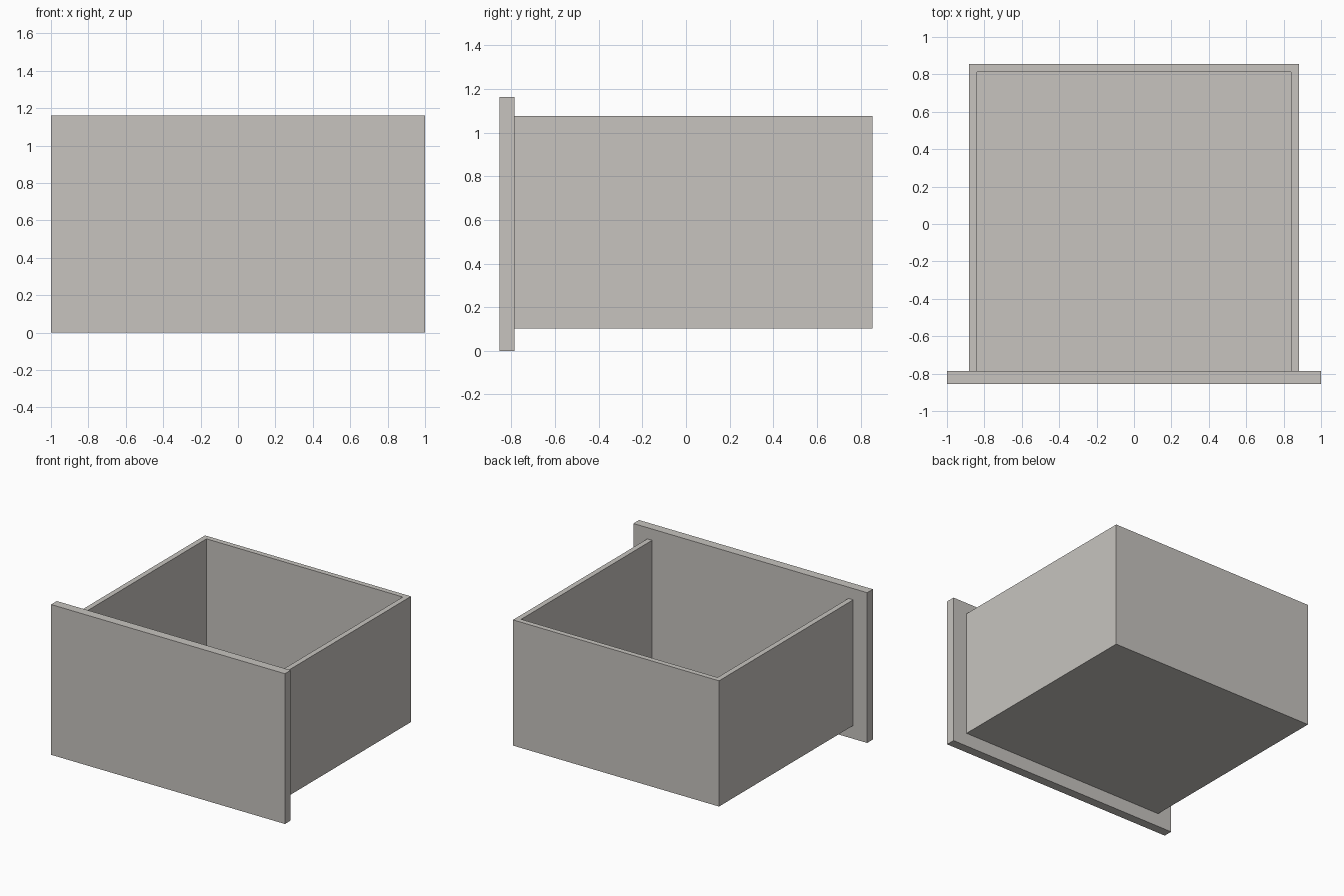
import bpy

# Remove the default cube
cube = bpy.data.objects.get("Cube")
if cube:
    bpy.data.objects.remove(cube, do_unlink=True)

# Single warm grey board finish
COLOUR = (0.57, 0.55, 0.52, 1)
board = bpy.data.materials.new("warm_grey_board")
board.use_nodes = True
board.diffuse_color = COLOUR
board.node_tree.nodes["Principled BSDF"].inputs["Base Color"].default_value = COLOUR


def panel(name, x, y, z):
    """Add a flat board spanning the given (min, max) ranges."""
    spans = (x, y, z)
    bpy.ops.mesh.primitive_cube_add(size=1, location=[(a + b) / 2 for a, b in spans])
    obj = bpy.context.object
    obj.name = obj.data.name = name
    obj.scale = [b - a for a, b in spans]
    bpy.ops.object.transform_apply(location=False, rotation=False, scale=True)
    obj.data.materials.append(board)
    return obj


# Box extents
OUTER, INNER = 0.881, 0.84
FRONT, BACK = -0.785, 0.855
FLOOR, RIM = 0.131, 1.075

# Wide overhanging front
panel("drawer_front", (-1, 1), (-BACK, FRONT), (0, 1.162))

# Base board under the walls
panel("drawer_bottom", (-OUTER, OUTER), (FRONT, BACK), (0.103, FLOOR))

# Side walls, with the back board held between them
panel("left_side", (INNER, OUTER), (FRONT, BACK), (FLOOR, RIM))
panel("right_side", (-OUTER, -INNER), (FRONT, BACK), (FLOOR, RIM))
panel("drawer_back", (-INNER, INNER), (0.814, BACK), (FLOOR, RIM))
